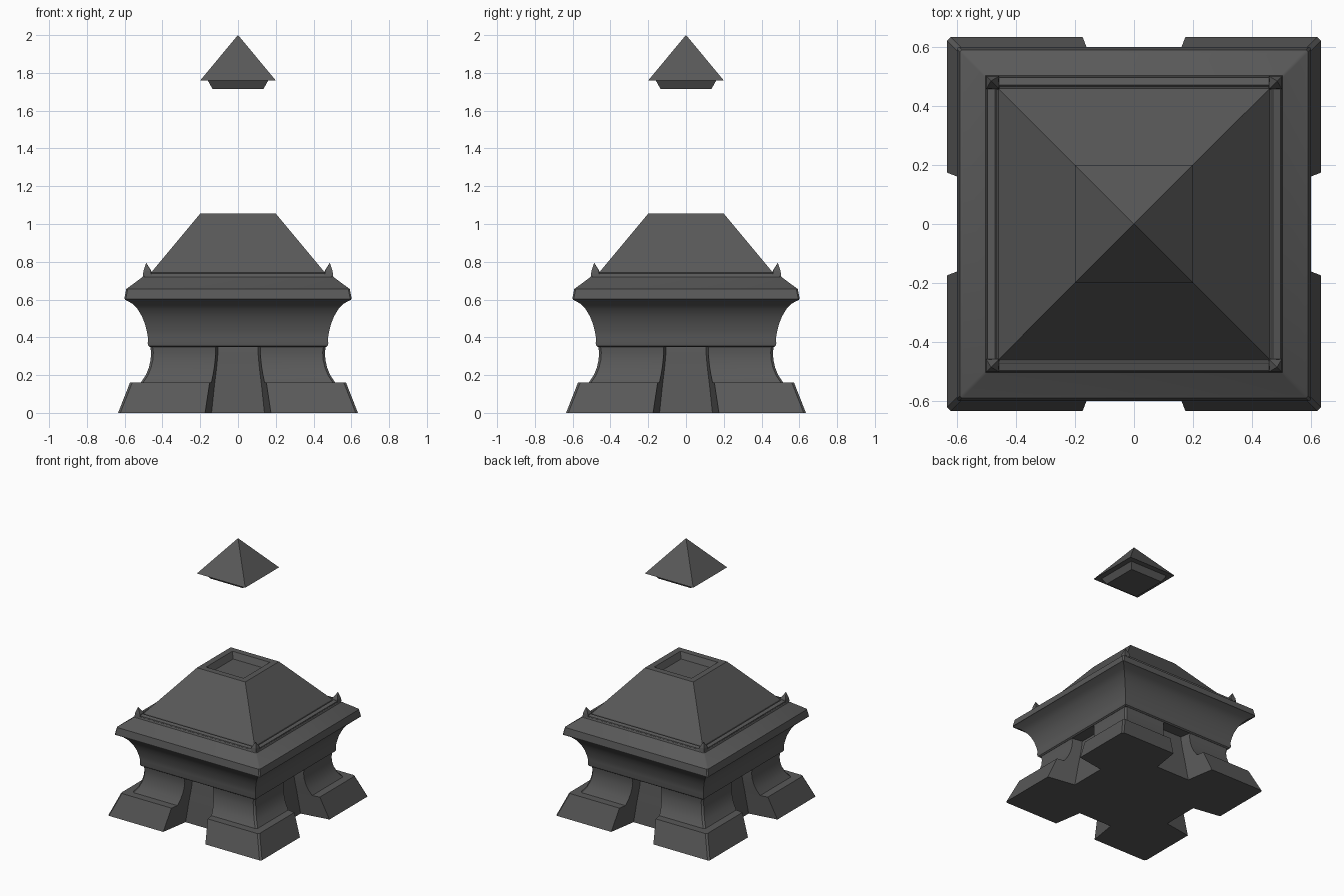
import bpy, bmesh, math

if "Cube" in bpy.data.objects:
    bpy.data.objects.remove(bpy.data.objects["Cube"])

stone = bpy.data.materials.new("dark_grey_stone")
stone.diffuse_color = (0.1, 0.1, 0.1, 1)
stone.use_nodes = True
stone.node_tree.nodes["Principled BSDF"].inputs["Base Color"].default_value = stone.diffuse_color


def turn(p, k):
    """Rotate a plan point by k quarter turns."""
    x, y = p
    for _ in range(k):
        x, y = -y, x
    return x, y


def loft(name, rings, smooth=None):
    """Skin a stack of (z, plan points of one side); the side repeats four times."""
    bm = bmesh.new()
    loops = []
    for z, side in rings:
        pts = [turn(p, k) for k in range(4) for p in side]
        loops.append([bm.verts.new((x, y, z)) for x, y in pts])
    n = len(loops[0])
    for a, b in zip(loops, loops[1:]):
        for i in range(n):
            j = (i + 1) % n
            bm.faces.new((a[i], a[j], b[j], b[i]))
    bm.faces.new(loops[0][::-1])
    bm.faces.new(loops[-1])
    bmesh.ops.remove_doubles(bm, verts=bm.verts, dist=0.0005)
    bmesh.ops.recalc_face_normals(bm, faces=bm.faces)
    me = bpy.data.meshes.new(name)
    bm.to_mesh(me)
    bm.free()
    ob = bpy.data.objects.new(name, me)
    bpy.context.collection.objects.link(ob)
    me.materials.append(stone)
    if smooth:
        bpy.ops.object.select_all(action='DESELECT')
        ob.select_set(True)
        bpy.context.view_layer.objects.active = ob
        bpy.ops.object.shade_smooth_by_angle(angle=math.radians(smooth))
    return ob


def square(profile, c=0.0):
    """Square rings from (half width, z), with corner chamfer c."""
    return [(z, [(-w + c, -w), (w - c, -w)] if c else [(-w, -w)]) for w, z in profile]


# Pedestal: four flared corner feet with a tapered recess in each side
# rows: z, half width, recess half width, recess wall distance
rows = [(0.0, 0.635, 0.14, 0.42), (0.16, 0.572, 0.123, 0.402),
        (0.16, 0.515, 0.123, 0.402), (0.20, 0.488, 0.118, 0.397),
        (0.24, 0.472, 0.113, 0.392), (0.28, 0.463, 0.109, 0.388),
        (0.32, 0.460, 0.106, 0.384), (0.355, 0.465, 0.105, 0.38)]
rings = []
for z, w, g, d in rows:
    o, c = g + 0.16 * (w - d), 0.012
    rings.append((z, [(-w + c, -w), (-o, -w), (-g, -d), (g, -d), (o, -w), (w - c, -w)]))
loft("pedestal_feet", rings, 25)

# Concave body with a thin lower band
loft("concave_body", square([
    (0.465, 0.348), (0.475, 0.355), (0.478, 0.367), (0.477, 0.40), (0.482, 0.43),
    (0.492, 0.47), (0.508, 0.51), (0.532, 0.55), (0.562, 0.58), (0.60, 0.60)]), 30)

# Cornice with sloping top
loft("cornice", square([
    (0.59, 0.598), (0.602, 0.604), (0.592, 0.655), (0.58, 0.664), (0.505, 0.72),
    (0.50, 0.732), (0.47, 0.732)], 0.008), 30)

# Raised rim around the foot of the roof
loft("roof_rim", square([(0.503, 0.715), (0.497, 0.738), (0.472, 0.745),
                         (0.465, 0.738), (0.455, 0.738)]))

# Truncated roof with a socket in its top
loft("roof", square([(0.461, 0.735), (0.458, 0.745), (0.20, 1.055), (0.155, 1.055),
                     (0.135, 1.01)]))

# Floating pyramid cap with its plug
loft("floating_cap", square([(0.135, 1.715), (0.16, 1.76), (0.20, 1.76), (0.0005, 2.0)]))

# Small leaning spikes on the four rim corners
bm = bmesh.new()
for k in range(4):
    base = [(-0.504, -0.504), (-0.458, -0.504), (-0.455, -0.455), (-0.504, -0.458)]
    low = [bm.verts.new((*turn(p, k), 0.725)) for p in base]
    mid = [bm.verts.new((*turn((-0.482 + (x + 0.482) * 0.85, -0.482 + (y + 0.482) * 0.85), k), 0.752))
           for x, y in base]
    tip = bm.verts.new((*turn((-0.486, -0.486), k), 0.795))
    for i in range(4):
        j = (i + 1) % 4
        bm.faces.new((low[i], low[j], mid[j], mid[i]))
        bm.faces.new((mid[i], mid[j], tip))
    bm.faces.new(low[::-1])
bmesh.ops.recalc_face_normals(bm, faces=bm.faces)
me = bpy.data.meshes.new("corner_spikes")
bm.to_mesh(me)
bm.free()
me.materials.append(stone)
bpy.context.collection.objects.link(bpy.data.objects.new("corner_spikes", me))
